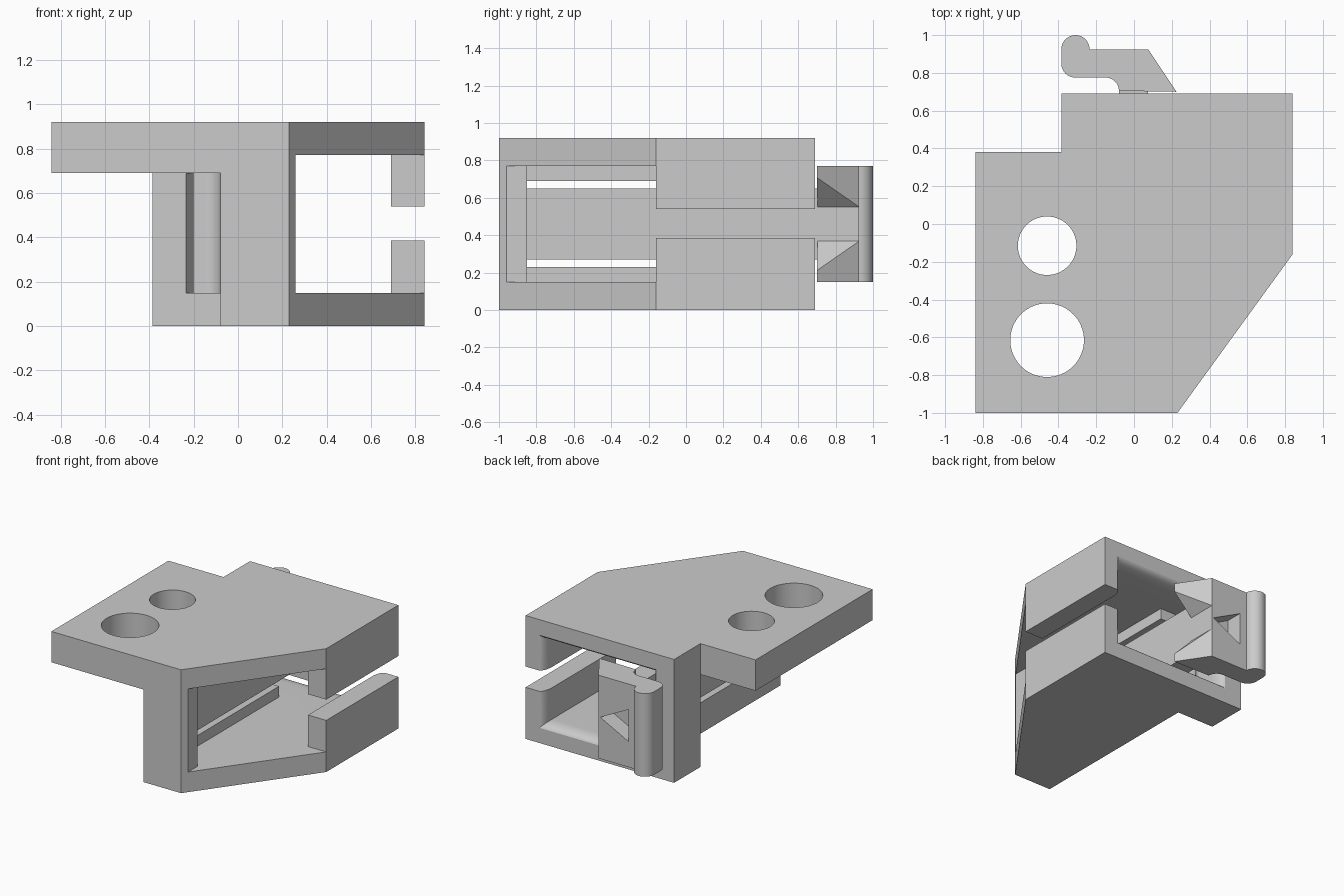
import bpy, bmesh, math
from mathutils import Vector

if "Cube" in bpy.data.objects:
    bpy.data.objects.remove(bpy.data.objects["Cube"])

grey = bpy.data.materials.new("plain grey")
grey.use_nodes = True
COLOUR = (0.6, 0.6, 0.6, 1)
grey.diffuse_color = COLOUR
grey.node_tree.nodes["Principled BSDF"].inputs["Base Color"].default_value = COLOUR


def loft(name, rings):
    """Solid skinned through matching rings of points."""
    bm = bmesh.new()
    loops = [[bm.verts.new(p) for p in ring] for ring in rings]
    for a, b in zip(loops, loops[1:]):
        for i in range(len(a)):
            j = (i + 1) % len(a)
            bm.faces.new((a[i], a[j], b[j], b[i]))
    bm.faces.new(loops[0])
    bm.faces.new(loops[-1])
    bmesh.ops.recalc_face_normals(bm, faces=bm.faces)
    mesh = bpy.data.meshes.new(name)
    bm.to_mesh(mesh)
    bm.free()
    mesh.materials.append(grey)
    obj = bpy.data.objects.new(name, mesh)
    bpy.context.collection.objects.link(obj)
    return obj


def plan(name, pts, z0, z1):
    """Plan outline raised from z0 to z1."""
    return loft(name, [[(x, y, z) for x, y in pts] for z in (z0, z1)])


def elevation(name, pts, y0, y1):
    """Front outline pushed from y0 to y1."""
    return loft(name, [[(x, y, z) for x, z in pts] for y in (y0, y1)])


def box(name, x0, x1, y0, y1, z0, z1):
    return plan(name, [(x0, y0), (x1, y0), (x1, y1), (x0, y1)], z0, z1)


def arc(cx, cy, r, start, end, steps=12):
    angles = [math.radians(start + (end - start) * i / steps) for i in range(steps + 1)]
    return [(cx + r * math.cos(a), cy + r * math.sin(a)) for a in angles]


def combine(obj, tool, operation):
    """Apply a boolean and discard the tool."""
    mod = obj.modifiers.new("cut", "BOOLEAN")
    mod.operation, mod.solver, mod.object = operation, "EXACT", tool
    bpy.context.view_layer.objects.active = obj
    bpy.ops.object.modifier_apply(modifier=mod.name)
    bpy.data.objects.remove(tool)


H = 0.92
MID = H / 2

# Housing with its side mounting flange
housing = plan("housing", [(-0.08, -1), (0.23, -1), (0.84, -0.16), (0.84, 0.69),
                           (-0.385, 0.69), (-0.385, 0.38), (-0.08, 0.38)], 0, H)
flange = plan("flange", [(-0.84, -1), (0, -1), (0, 0.38), (-0.84, 0.38)], 0.69, H)
combine(housing, flange, "UNION")

# Main cavity, open at the back and the slanted front
cavity = plan("cavity", [(0.26, -1.2), (0.26, -0.85), (0.075, -0.85), (0.075, 0.377),
                         (-0.2, 0.377), (-0.2, 0.8), (0.69, 0.8), (0.69, -0.16),
                         (1.2, -0.16), (1.2, -1.2)], 0.15, 0.77)
combine(housing, cavity, "DIFFERENCE")

# Rounded lip around the back opening
rings = []
for i in range(9):
    a = math.radians(10 * i)
    o, y = 0.045 * (1 - math.cos(a)), 0.59 + 0.1 * math.sin(a) / math.sin(math.radians(80))
    rings.append([(-0.2 - o, y, 0.15 - o), (0.69 + o, y, 0.15 - o),
                  (0.69 + o, y, 0.77 + o), (-0.2 - o, y, 0.77 + o)])
rings.append([(x, 0.8, z) for x, _, z in rings[-1]])
combine(housing, loft("lip", rings), "DIFFERENCE")

# Relief on the front edge of the left post
relief = plan("relief", [(-0.1, 0.36), (-0.235, 0.36), (-0.235, 0.38), (-0.2, 0.44),
                         (-0.1, 0.44)], 0.15, 0.688)
combine(housing, relief, "DIFFERENCE")

# Slot in the right wall and slits beside the spring arm
combine(housing, box("side_slot", 0.6, 1, -0.3, 0.8, 0.385, 0.54), "DIFFERENCE")
for z in (0.23, 0.65):
    combine(housing, box("slit", -0.12, 0.15, -0.85, 0.45, z, z + 0.039), "DIFFERENCE")

# Mounting holes
for y, r in ((-0.115, 0.155), (-0.615, 0.195)):
    hole = plan("hole", arc(-0.46, y, r, 0, 354.375, 63), 0.5, 1.1)
    combine(housing, hole, "DIFFERENCE")

# Spring arm carrying the latch
arm = box("spring_arm", -0.08, 0.075, -0.86, 0.72, 0.27, 0.65)

# Latch with finger grip and wedge
latch = plan("latch", [(0.225, 0.7), (0.075, 0.925)]
             + arc(-0.31, 0.925, 0.075, 0, 180, 18)
             + arc(-0.31, 0.85, 0.075, 180, 270)
             + arc(-0.15, 0.705, 0.07, 90, 0), 0.15, 0.77)

# Tapered gap between the wedge prongs
gap = elevation("gap", [(0.075, MID - 0.092), (0.075, MID + 0.092),
                        (0.26, MID + 0.285), (0.26, MID - 0.285)], 0.6, 1)
combine(latch, gap, "DIFFERENCE")

# Triangular recess in the back of the latch
recess = elevation("recess", [(0.06, MID), (-0.175, MID - 0.12), (-0.175, MID + 0.12)], 0.8, 1)
combine(latch, recess, "DIFFERENCE")

# Smooth the rounded faces, keep the edges sharp
for obj in (housing, arm, latch):
    bpy.ops.object.select_all(action="DESELECT")
    obj.select_set(True)
    bpy.context.view_layer.objects.active = obj
    bpy.ops.object.shade_smooth_by_angle(angle=math.radians(30))
